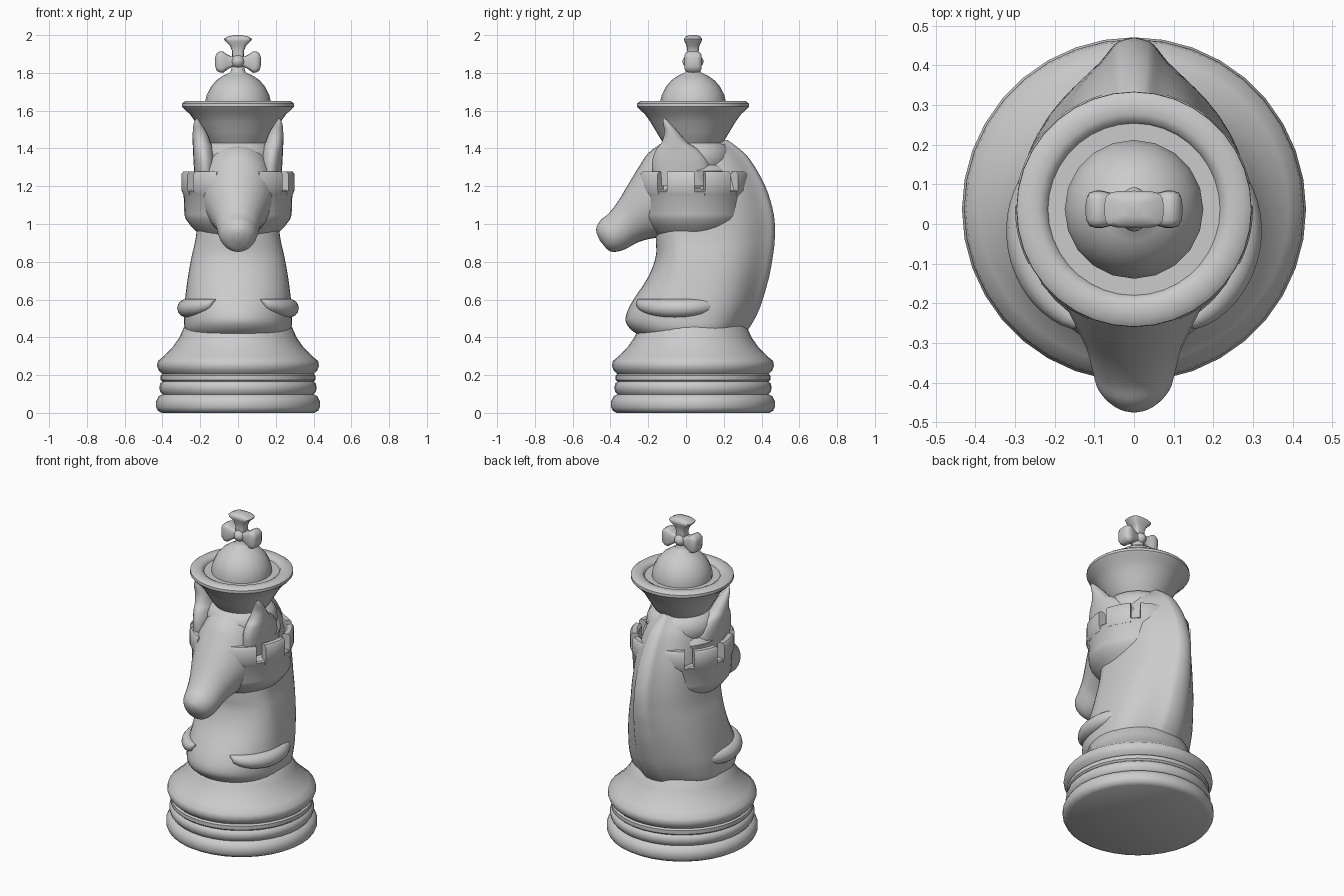
import bpy, bmesh, math
from mathutils import Vector

if "Cube" in bpy.data.objects:
    bpy.data.objects.remove(bpy.data.objects["Cube"])

CY = 0.037          # y of the turned axis
grey = bpy.data.materials.new("pale_grey")
grey.diffuse_color = (0.6, 0.6, 0.6, 1)
grey.use_nodes = True
grey.node_tree.nodes["Principled BSDF"].inputs["Base Color"].default_value = grey.diffuse_color


def loft(name, rings, angle=40):
    """Skin a list of equal-length point rings and cap the ends."""
    bm = bmesh.new()
    rows = [[bm.verts.new(p) for p in r] for r in rings]
    n = len(rows[0])
    for a, b in zip(rows, rows[1:]):
        for i in range(n):
            j = (i + 1) % n
            bm.faces.new((a[i], a[j], b[j], b[i]))
    bm.faces.new(rows[0][::-1])
    bm.faces.new(rows[-1])
    bmesh.ops.remove_doubles(bm, verts=bm.verts, dist=1e-5)
    bmesh.ops.recalc_face_normals(bm, faces=bm.faces)
    me = bpy.data.meshes.new(name)
    bm.to_mesh(me)
    bm.free()
    me.materials.append(grey)
    ob = bpy.data.objects.new(name, me)
    bpy.context.collection.objects.link(ob)
    bpy.ops.object.select_all(action='DESELECT')
    ob.select_set(True)
    bpy.context.view_layer.objects.active = ob
    bpy.ops.object.shade_smooth_by_angle(angle=math.radians(angle))
    return ob


def smooth(keys, steps=4):
    """Catmull-Rom interpolation of a list of number tuples."""
    k = [Vector(v) for v in keys]
    k = [k[0] * 2 - k[1]] + k + [k[-1] * 2 - k[-2]]
    out = []
    for a, b, c, d in zip(k, k[1:], k[2:], k[3:]):
        for s in range(steps):
            t = s / steps
            out.append(0.5 * (2 * b + (c - a) * t + (2 * a - 5 * b + 4 * c - d) * t * t
                              + (3 * b - a - 3 * c + d) * t ** 3))
    return out + [k[-2]]


def lathe(name, profile, sides=36, angle=40):
    ang = [2 * math.pi * i / sides for i in range(sides)]
    return loft(name, [[(r * math.cos(a), CY + r * math.sin(a), z) for a in ang]
                       for r, z in profile], angle=angle)


def ellipse(c, u, v, n=20):
    c, u, v = Vector(c), Vector(u), Vector(v)
    return [c + u * math.cos(2 * math.pi * i / n) + v * math.sin(2 * math.pi * i / n)
            for i in range(n)]


# turned foot with stacked rings
lathe("base", [(0.405, 0), (0.425, 0.012), (0.434, 0.03), (0.434, 0.06), (0.42, 0.088),
               (0.4, 0.098), (0.412, 0.112), (0.417, 0.135), (0.412, 0.155),
               (0.4, 0.165), (0.41, 0.175), (0.41, 0.198), (0.4, 0.206),
               (0.42, 0.225), (0.429, 0.25), (0.424, 0.275), (0.39, 0.303),
               (0.345, 0.35), (0.31, 0.4), (0.288, 0.45), (0.26, 0.48)])

# neck: rounded chest in front, narrow mane ridge behind
back = smooth([(1, 0), (.99, .25), (.93, .45), (.8, .62), (.61, .75), (.37, .87),
               (.26, .94), (.17, .98), (0, 1)], 2)


def neck_ring(z, yf, yb, w):
    ym = 0.01
    half = [(w * math.sin(a), ym - (ym - yf) * math.cos(a))
            for a in [math.pi / 2 * i / 10 for i in range(10)]]
    half += [(w * x, ym + (yb - ym) * s) for x, s in back]
    return [(x, y, z) for x, y in half] + [(-x, y, z) for x, y in half[-2:0:-1]]


loft("neck_and_mane", [neck_ring(*k) for k in smooth([
    (.41, -.25, .31, .265), (.45, -.30, .335, .283), (.50, -.32, .365, .286),
    (.58, -.29, .40, .283), (.72, -.20, .44, .265), (.83, -.16, .46, .245),
    (.92, -.16, .47, .225), (1.05, -.16, .465, .21), (1.2, -.16, .42, .195),
    (1.34, -.12, .34, .16), (1.40, -.08, .28, .12), (1.445, -.03, .22, .07)])])


# head: (top y, top z, bottom y, bottom z, half width) from muzzle to poll
def head_ring(ty, tz, by, bz, w):
    t, b = Vector((0, ty, tz)), Vector((0, by, bz))
    return ellipse((t + b) / 2, (w, 0, 0), (t - b) / 2, 28)


loft("head", [head_ring(*k) for k in smooth([
    (-.475, .955, -.455, .91, .02), (-.473, .985, -.41, .86, .062),
    (-.45, 1.022, -.37, .853, .092), (-.41, 1.055, -.32, .868, .106),
    (-.36, 1.12, -.25, .905, .122), (-.30, 1.22, -.17, .925, .155),
    (-.245, 1.31, -.08, .93, .186), (-.20, 1.375, 0, .98, .19),
    (-.13, 1.42, .08, 1.1, .18), (0, 1.44, .1, 1.2, .15)])], angle=60)

# turret body wrapped round the neck
lathe("turret", [(0.18, 0.925), (0.215, 0.955), (0.25, 0.99), (0.276, 1.025), (0.284, 1.05),
                 (0.288, 1.16), (0.296, 1.172), (0.29, 1.18), (0.25, 1.18), (0.1, 1.2)])

for side, label in ((1, "right"), (-1, "left")):
    # battlements
    for i, mid in enumerate((-53, -13, 27, 67)):
        rings = []
        for s in range(7):
            a = math.radians(mid - 14.5 + 29 * s / 6)
            rings.append([(side * r * math.cos(a), CY + r * math.sin(a), z) for r, z in
                          ((.25, 1.15), (.288, 1.15), (.3, 1.18), (.3, 1.265),
                           (.29, 1.277), (.262, 1.277), (.25, 1.265))])
        loft(f"{label}_battlement_{i + 1}", rings)

    # pricked ear with a hooked tip
    loft(f"{label}_ear", [ellipse((side * x, y, z), (wx, 0, 0), (0, wy, 0)) for
                          x, y, z, wx, wy in smooth([
        (.17, -.02, 1.2, .055, .15), (.175, -.03, 1.32, .06, .15),
        (.183, -.045, 1.39, .055, .115), (.192, -.06, 1.43, .048, .07),
        (.202, -.075, 1.48, .038, .04), (.215, -.1, 1.53, .02, .02),
        (.218, -.118, 1.56, .003, .004)])], angle=60)

    # tapered crescent ridge on the shoulder
    rings = []
    for s in range(21):
        t = -1 + s / 10
        a = math.radians(-10 + 54 * t)
        k = max(0.04, (1 - t * t) ** 0.4)
        out = Vector((side * math.cos(a), math.sin(a), 0))
        rings.append(ellipse(Vector((0, -.01, .603 - .049 * k)) + out * .273,
                             out * .05 * k, (0, 0, .049 * k), 14))
    loft(f"{label}_shoulder_ridge", rings, angle=60)

# rounded collar between the turret and the crown
lathe("upper_collar", [(0.19, 1.18), (0.215, 1.22), (0.225, 1.28), (0.21, 1.305),
                       (0.198, 1.312), (0.207, 1.34), (0.203, 1.38), (0.18, 1.42),
                       (0.13, 1.44)])

# flared crown with a recessed rim
lathe("crown", [(0.13, 1.38), (0.14, 1.41), (0.165, 1.44), (0.195, 1.49), (0.225, 1.54),
                (0.255, 1.582), (0.285, 1.608), (0.297, 1.622), (0.296, 1.638),
                (0.28, 1.65), (0.24, 1.65), (0.222, 1.64), (0.217, 1.628),
                (0.1, 1.628)])

# dome and finial stem
lathe("dome", [(0.175, 1.61), (0.175, 1.645), (0.165, 1.685), (0.145, 1.725), (0.115, 1.76),
               (0.08, 1.785), (0.045, 1.8), (0.036, 1.812), (0.034, 1.86)], 20, 60)


# cross finial: three flared arms and a centre boss
def cross_arm(name, direction, keys):
    d = Vector(direction)
    across = d.cross(Vector((0, 1, 0)))
    rings = []
    for dist, w, th in keys:
        c = Vector((0, CY, 1.86)) + d * dist
        ring = []
        for i in range(20):
            a = 2 * math.pi * i / 20
            co, si = math.cos(a), math.sin(a)
            ring.append(c + across * w * math.copysign(abs(co) ** .5, co)
                        + Vector((0, th * math.copysign(abs(si) ** .5, si), 0)))
        rings.append(ring)
    loft(name, rings, angle=60)


side_arm = [(0, .028, .034), (.035, .028, .034), (.06, .042, .042), (.08, .057, .047),
            (.097, .056, .047), (.113, .046, .042), (.121, .025, .025)]
cross_arm("right_cross_arm", (1, 0, -.03), side_arm)
cross_arm("left_cross_arm", (-1, 0, -.03), side_arm)
cross_arm("top_cross_arm", (0, 0, 1),
          [(0, .03, .03), (.055, .031, .03), (.085, .043, .034), (.108, .068, .046),
           (.12, .075, .047), (.132, .054, .04), (.14, .02, .02)])
loft("cross_boss", [ellipse((0, CY + .056 * math.cos(a), 1.86), (.04 * math.sin(a), 0, 0),
                            (0, 0, .04 * math.sin(a)), 16)
                    for a in [math.pi * (i + .05) / 10.1 for i in range(11)]], angle=60)
